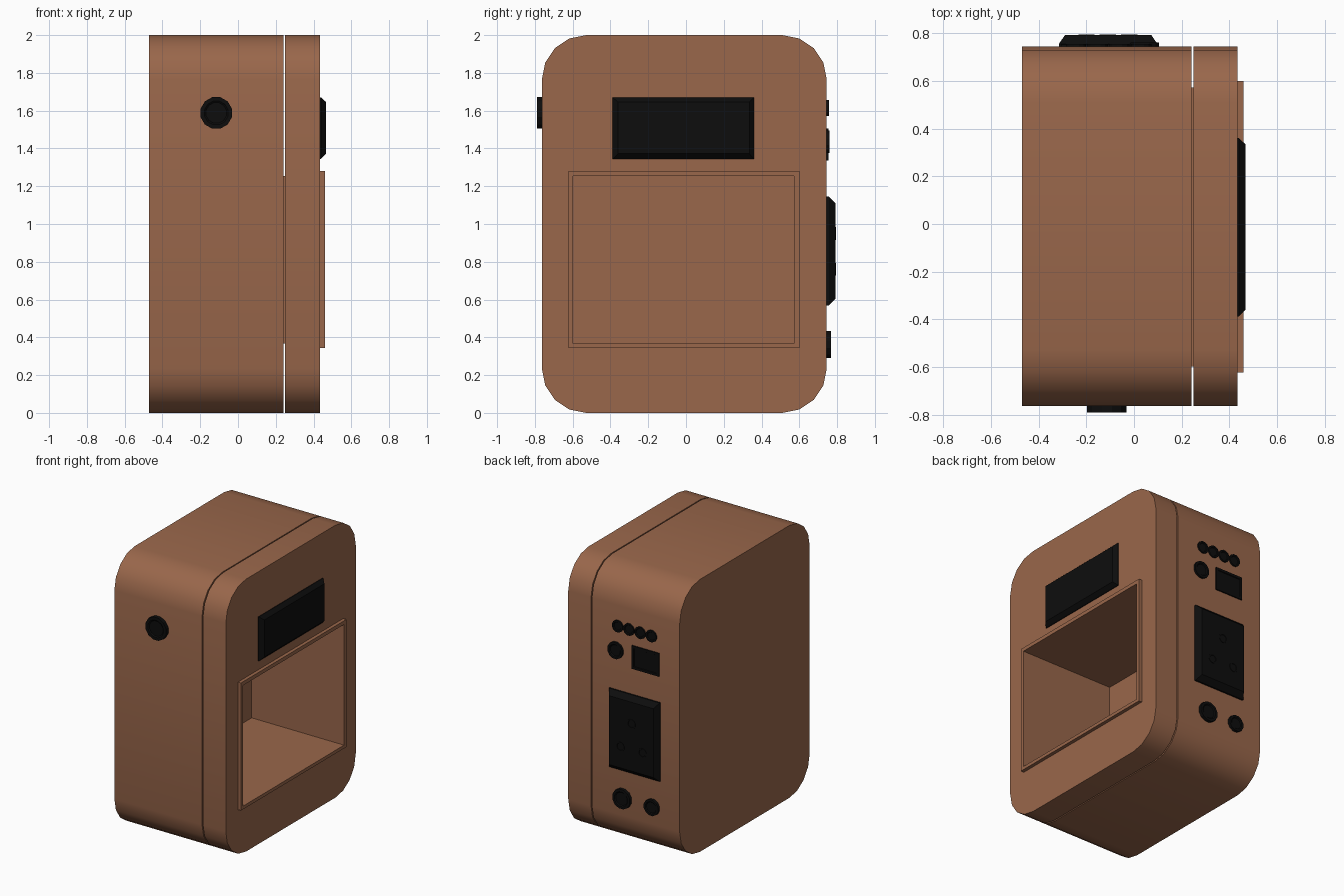
import bpy, bmesh, math
from mathutils import Vector

if "Cube" in bpy.data.objects:
    bpy.data.objects.remove(bpy.data.objects["Cube"])


def material(name, rgb):
    m = bpy.data.materials.new(name)
    m.diffuse_color = (*rgb, 1)
    m.use_nodes = True
    m.node_tree.nodes["Principled BSDF"].inputs["Base Color"].default_value = m.diffuse_color
    return m


BROWN = material("warm_brown", (0.32, 0.135, 0.07))
BLACK = material("black_plastic", (0.004, 0.004, 0.004))


def finish(name, bm, mat):
    bmesh.ops.recalc_face_normals(bm, faces=bm.faces)
    me = bpy.data.meshes.new(name)
    bm.to_mesh(me)
    bm.free()
    me.materials.append(mat)
    ob = bpy.data.objects.new(name, me)
    bpy.context.collection.objects.link(ob)
    return ob


def select(ob):
    bpy.ops.object.select_all(action='DESELECT')
    ob.select_set(True)
    bpy.context.view_layer.objects.active = ob


def loft(name, loops, mat, caps=True):
    """Bridge equal-length point loops; optionally cap both ends."""
    bm = bmesh.new()
    rings = [[bm.verts.new(p) for p in loop] for loop in loops]
    n = len(rings[0])
    for a, b in zip(rings, rings[1:]):
        for i in range(n):
            j = (i + 1) % n
            bm.faces.new((a[i], a[j], b[j], b[i]))
    if caps:
        bm.faces.new(rings[0])
        bm.faces.new(rings[-1])
    return finish(name, bm, mat)


def rect(u0, u1, v0, v1):
    return [(u0, v0), (u1, v0), (u1, v1), (u0, v1)]


def on_x(x, pts):
    return [Vector((x, u, v)) for u, v in pts]


def on_y(y, pts):
    return [Vector((u, y, v)) for u, v in pts]


def circle(u, v, r, n=12):
    return [(u + r * math.cos(2 * math.pi * (i + .5) / n),
             v + r * math.sin(2 * math.pi * (i + .5) / n)) for i in range(n)]


def rounded(u0, u1, v0, v1, r, seg=4):
    pts = []
    for k, (cu, cv) in enumerate([(u1 - r, v1 - r), (u0 + r, v1 - r),
                                  (u0 + r, v0 + r), (u1 - r, v0 + r)]):
        for i in range(seg + 1):
            a = math.pi / 2 * (k + i / seg)
            pts.append((cu + r * math.cos(a), cv + r * math.sin(a)))
    return pts


OPENING = rect(-0.597, 0.573, 0.367, 1.253)
OUTLINE = rounded(-0.763, 0.745, 0, 2, 0.235)
GAP0, GAP1, FRONT = 0.242, 0.25, 0.435

# Two case halves with the deep pocket cut through them
cutter = loft("pocket_cutter", [on_x(-0.29, OPENING), on_x(0.6, OPENING)], BROWN)
for name, x0, x1 in (("rear_case", -0.47, GAP0), ("front_cover", GAP1, FRONT)):
    ob = loft(name, [on_x(x0, OUTLINE), on_x(x1, OUTLINE)], BROWN)
    mod = ob.modifiers.new("pocket", 'BOOLEAN')
    mod.operation, mod.solver, mod.object = 'DIFFERENCE', 'EXACT', cutter
    select(ob)
    bpy.ops.object.modifier_apply(modifier="pocket")
    bpy.ops.object.shade_smooth_by_angle(angle=math.radians(30))
bpy.data.objects.remove(cutter)

# Pocket wall that closes the seam, and the raised rim around the opening
loft("pocket_liner", [on_x(GAP0, OPENING), on_x(GAP1, OPENING)], BROWN, caps=False)
RIM = rect(-0.622, 0.6, 0.343, 1.28)
loft("pocket_rim", [on_x(FRONT, RIM), on_x(0.46, RIM),
                    on_x(0.46, OPENING), on_x(FRONT, OPENING)], BROWN, caps=False)

# Bevelled display on the front cover
loft("display", [on_x(FRONT - 0.005, rect(-0.388, 0.36, 1.345, 1.67)),
                 on_x(FRONT + 0.005, rect(-0.388, 0.36, 1.345, 1.67)),
                 on_x(0.467, rect(-0.36, 0.335, 1.372, 1.645))], BLACK)


def button(name, x, z, r, base, tip):
    """Round fitting with a shallow dished centre, along y."""
    d = 1 if tip > base else -1
    loft(name, [on_y(base - d * 0.005, circle(x, z, r)),
                on_y(tip, circle(x, z, r)),
                on_y(tip, circle(x, z, r * 0.75)),
                on_y(tip - d * 0.006, circle(x, z, r * 0.65))], BLACK)


# Side knob
button("side_knob", -0.115, 1.588, 0.086, -0.763, -0.79)

# Connector side: indicators, sockets and ports
for i in range(4):
    button(f"indicator_{i + 1}", 0.03 - 0.091 * i, 1.615, 0.044, 0.745, 0.756)
button("upper_jack", 0.046, 1.435, 0.062, 0.745, 0.761)
button("lower_jack_large", -0.01, 0.362, 0.073, 0.745, 0.768)
button("lower_jack_small", -0.25, 0.362, 0.06, 0.745, 0.765)
loft("data_port", [on_y(0.74, rect(-0.307, -0.085, 1.335, 1.505)),
                   on_y(0.754, rect(-0.307, -0.085, 1.335, 1.505)),
                   on_y(0.754, rect(-0.29, -0.102, 1.352, 1.488)),
                   on_y(0.749, rect(-0.287, -0.105, 1.355, 1.485))], BLACK)
loft("power_socket", [on_y(0.74, rect(-0.315, 0.098, 0.568, 1.145)),
                      on_y(0.756, rect(-0.315, 0.098, 0.568, 1.145)),
                      on_y(0.792, rect(-0.29, 0.073, 0.605, 1.11))], BLACK)
for i, (x, z) in enumerate([(-0.11, 0.95), (-0.02, 0.76), (-0.2, 0.76)]):
    button(f"socket_contact_{i + 1}", x, z, 0.035, 0.792, 0.795)
